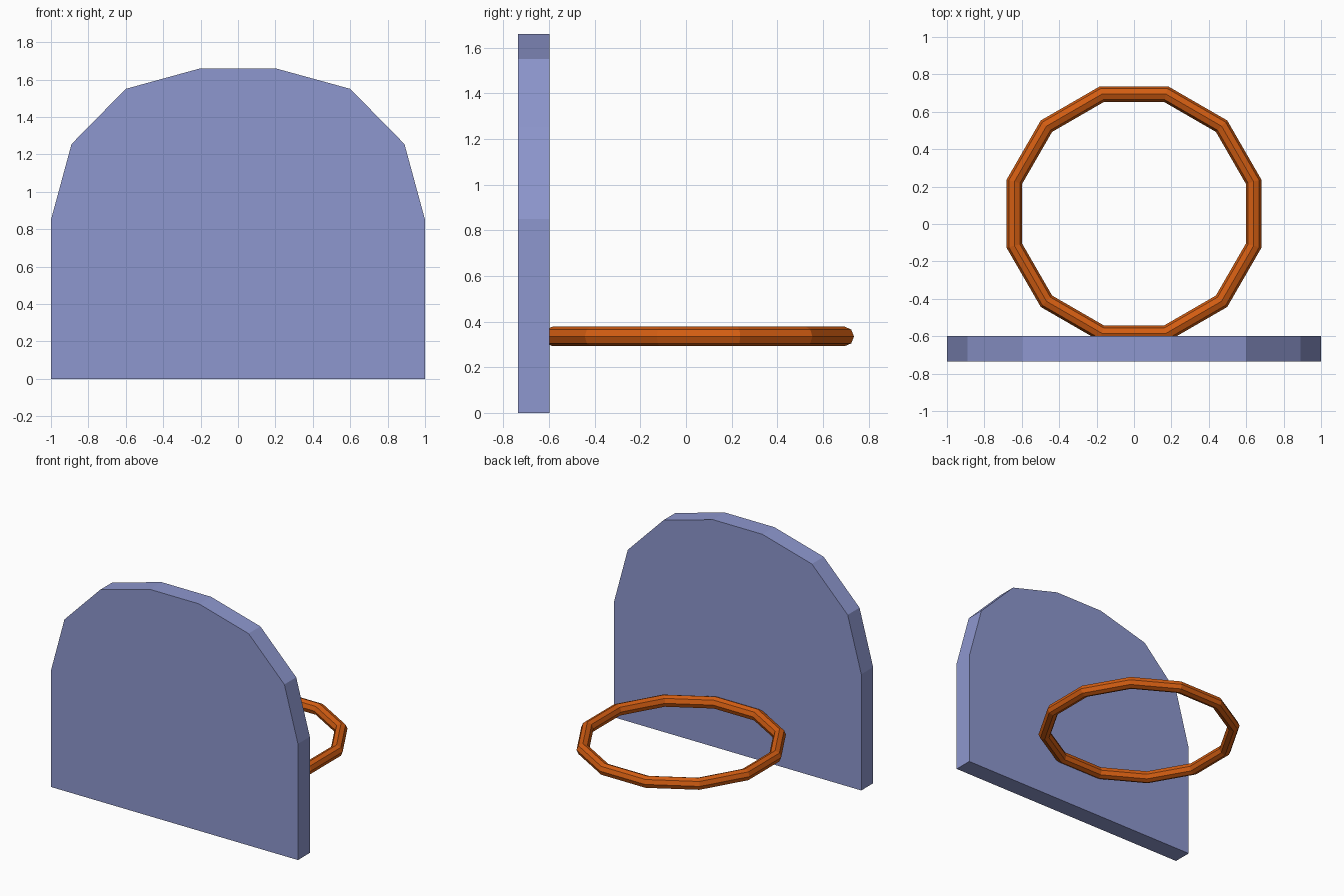
import bpy, bmesh
from math import radians

if "Cube" in bpy.data.objects:
    bpy.data.objects.remove(bpy.data.objects["Cube"])


def paint(obj, name, color):
    mat = bpy.data.materials.new(name)
    mat.diffuse_color = (*color, 1)
    mat.use_nodes = True
    mat.node_tree.nodes["Principled BSDF"].inputs["Base Color"].default_value = mat.diffuse_color
    obj.data.materials.append(mat)


# Backboard: half profile mirrored in x, then extruded in y
half = [(1.0, 0.0), (1.0, 0.85), (0.89, 1.255), (0.6, 1.55), (0.2, 1.66)]
profile = half + [(-x, z) for x, z in reversed(half)]
bm = bmesh.new()
face = bm.faces.new([bm.verts.new((x, -0.735, z)) for x, z in profile])
ext = bmesh.ops.extrude_face_region(bm, geom=[face])
bmesh.ops.translate(bm, vec=(0, 0.137, 0),
                    verts=[v for v in ext["geom"] if isinstance(v, bmesh.types.BMVert)])
bmesh.ops.recalc_face_normals(bm, faces=bm.faces)
mesh = bpy.data.meshes.new("backboard")
bm.to_mesh(mesh)
bm.free()
board = bpy.data.objects.new("backboard", mesh)
bpy.context.collection.objects.link(board)
paint(board, "board_blue", (0.27, 0.31, 0.62))

# Hoop: low-poly ring, its front side sunk slightly into the board
bpy.ops.mesh.primitive_torus_add(major_segments=12, minor_segments=8,
                                 major_radius=0.662, minor_radius=0.043,
                                 location=(0, 0.055, 0.335),
                                 rotation=(0, 0, radians(15)))
hoop = bpy.context.object
hoop.name = "hoop"
paint(hoop, "hoop_orange", (0.65, 0.11, 0.006))
